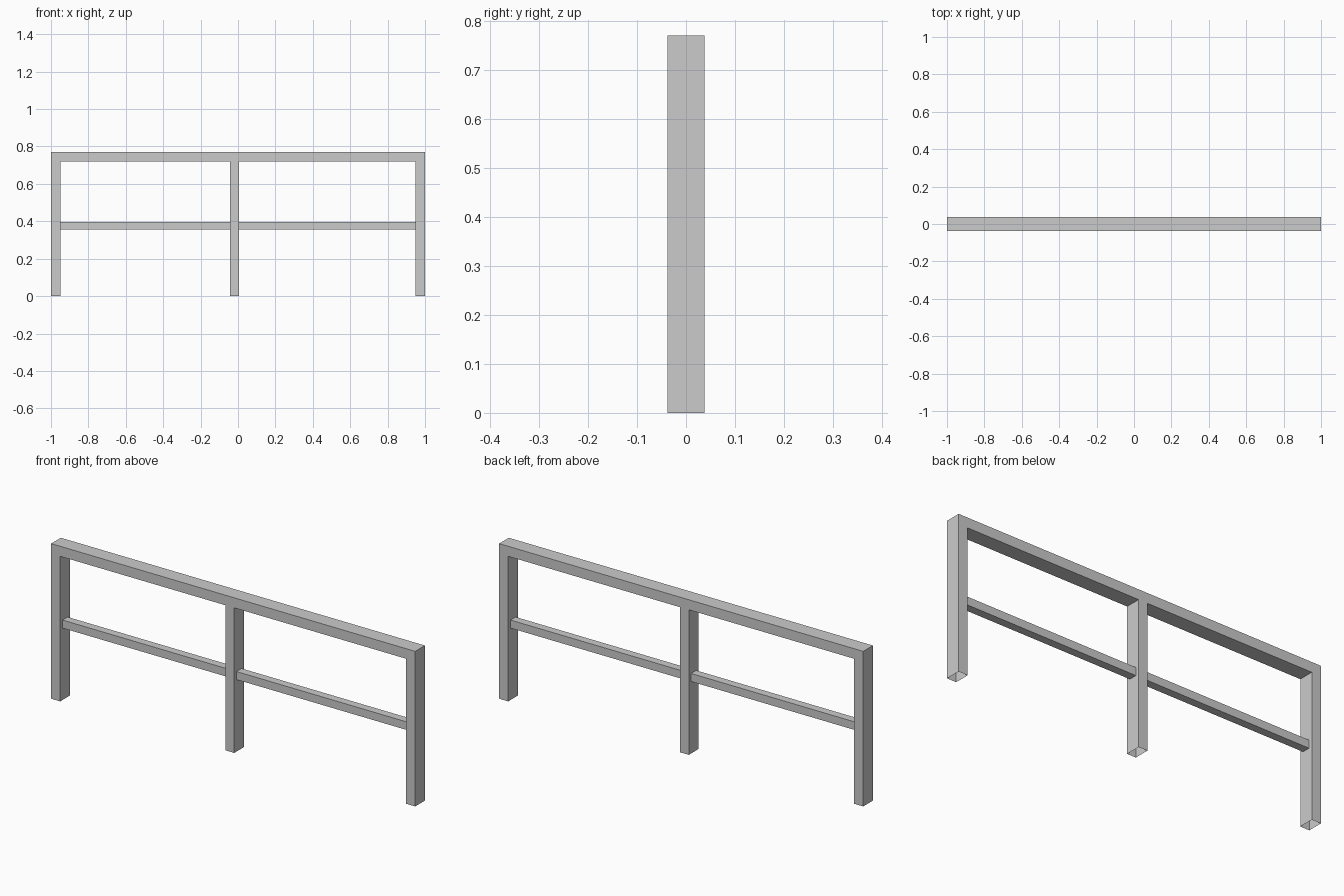
import bpy
import bmesh

if "Cube" in bpy.data.objects:
    bpy.data.objects.remove(bpy.data.objects["Cube"])

H, T = 0.77, 0.05            # overall height, bar thickness
D = 0.038                    # half depth of the frame
MID = (-0.042, 0.006)        # middle post, slightly off centre
INNER = 1 - T


def finish(name, bm):
    bmesh.ops.recalc_face_normals(bm, faces=bm.faces)
    mesh = bpy.data.meshes.new(name)
    bm.to_mesh(mesh)
    bm.free()
    obj = bpy.data.objects.new(name, mesh)
    bpy.context.collection.objects.link(obj)
    return obj


# Frame: three-legged outline extruded in depth, hollow legs open at the floor
outline = [(-1, 0), (-INNER, 0), (-INNER, H - T), (MID[0], H - T), (MID[0], 0),
           (MID[1], 0), (MID[1], H - T), (INNER, H - T), (INNER, 0),
           (1, 0), (1, H), (-1, H)]
bm = bmesh.new()
face = bm.faces.new([bm.verts.new((x, -D, z)) for x, z in outline])
ext = bmesh.ops.extrude_face_region(bm, geom=[face], use_keep_orig=True)
verts = [g for g in ext["geom"] if isinstance(g, bmesh.types.BMVert)]
bmesh.ops.translate(bm, verts=verts, vec=(0, 2 * D, 0))
bmesh.ops.recalc_face_normals(bm, faces=bm.faces)
feet = [f for f in bm.faces if all(v.co.z < 1e-4 for v in f.verts)]
bmesh.ops.delete(bm, geom=feet, context='FACES')
finish("frame", bm)


# Lower rails: thin square tubes between the posts, open where they meet them
def rail(name, x0, x1, z0=0.357, z1=0.397, half=0.02):
    bm = bmesh.new()
    bmesh.ops.create_cube(bm, size=1)
    for v in bm.verts:
        v.co = (x1 if v.co.x > 0 else x0,
                half if v.co.y > 0 else -half,
                z1 if v.co.z > 0 else z0)
    bm.normal_update()
    ends = [f for f in bm.faces if abs(f.normal.x) > 0.9]
    bmesh.ops.delete(bm, geom=ends, context='FACES')
    finish(name, bm)


rail("left_rail", -INNER, MID[0])
rail("right_rail", MID[1], INNER)
